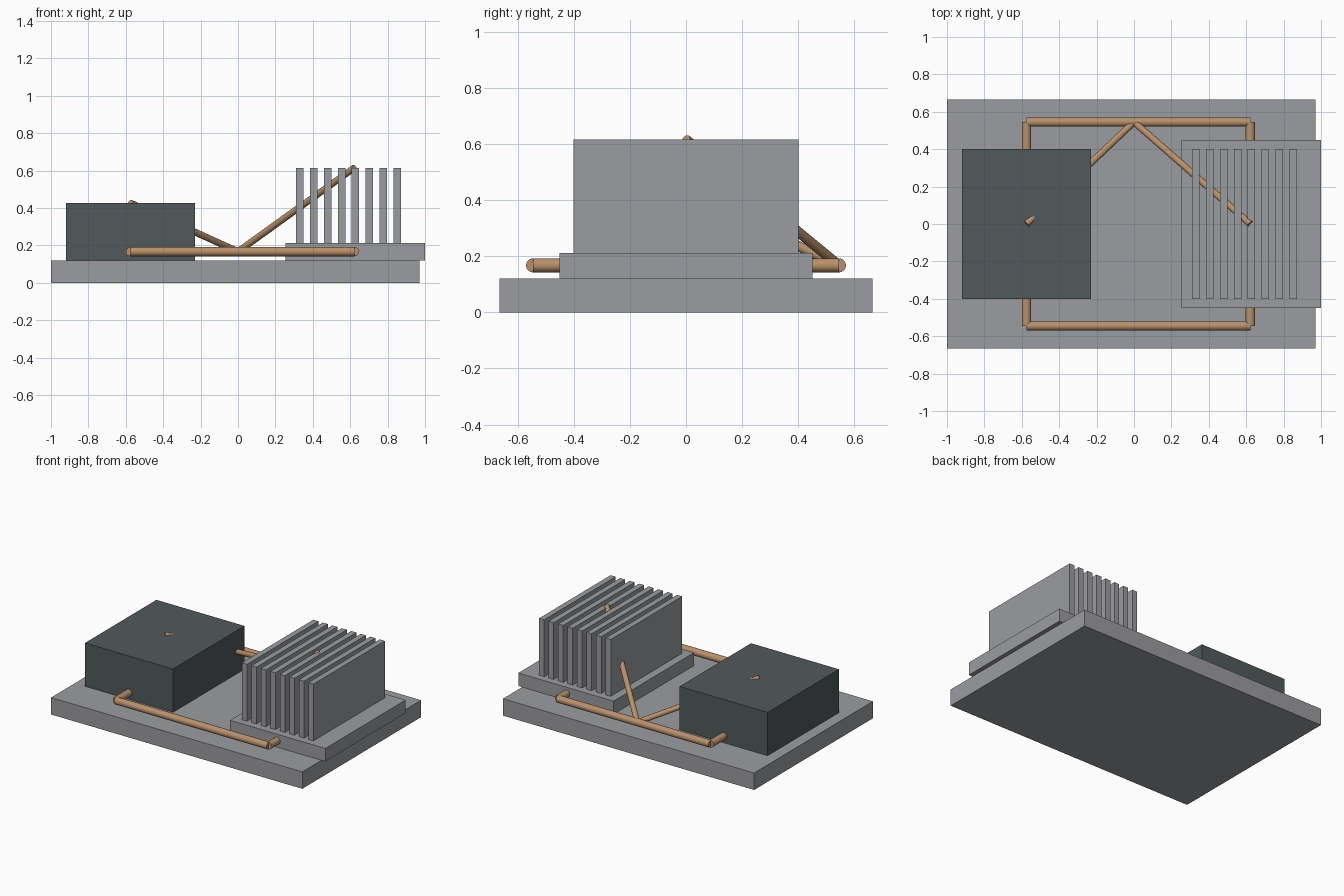
import bpy
from mathutils import Vector

cube = bpy.data.objects.get("Cube")
if cube:
    bpy.data.objects.remove(cube, do_unlink=True)


def material(name, rgb):
    m = bpy.data.materials.new(name)
    m.use_nodes = True
    m.diffuse_color = (*rgb, 1)
    m.node_tree.nodes["Principled BSDF"].inputs["Base Color"].default_value = (*rgb, 1)
    return m


grey = material("aluminium grey", (0.33, 0.335, 0.35))
dark = material("dark slate", (0.085, 0.1, 0.105))
copper = material("copper", (0.48, 0.28, 0.15))


def box(name, x, depth, z, mat):
    """Box spanning x and z ranges, centred on y."""
    bpy.ops.mesh.primitive_cube_add(size=1, location=(sum(x) / 2, 0, sum(z) / 2))
    o = bpy.context.object
    o.name = name
    o.scale = (x[1] - x[0], depth, z[1] - z[0])
    bpy.ops.object.transform_apply(location=False, rotation=False, scale=True)
    o.data.materials.append(mat)


def pipe(name, start, end, radius):
    """Straight capped tube between two points."""
    a, b = Vector(start), Vector(end)
    bpy.ops.mesh.primitive_cylinder_add(vertices=24, radius=radius,
                                        depth=(b - a).length, location=(a + b) / 2)
    o = bpy.context.object
    o.name = name
    o.rotation_euler = (b - a).to_track_quat("Z", "Y").to_euler()
    o.data.materials.append(copper)
    bpy.ops.object.shade_smooth_by_angle()


# Base plate, closed unit and heat sink
box("base_plate", (-1, 0.97), 1.33, (0, 0.12), grey)
box("compressor_box", (-0.92, -0.23), 0.8, (0.12, 0.427), dark)
box("heat_sink_base", (0.253, 1), 0.9, (0.12, 0.212), grey)
for i in range(8):
    x = 0.31 + i * 0.0745
    box(f"heat_sink_fin_{i + 1}", (x, x + 0.04), 0.8, (0.212, 0.615), grey)

# Pipe loop on both sides
left, right, side, height = -0.575, 0.622, 0.545, 0.167
for label, s in (("front", -1), ("back", 1)):
    y = s * side
    pipe(f"{label}_long_pipe", (left, y, height), (right, y, height), 0.025)
    for end, x in (("box", left), ("sink", right)):
        pipe(f"{label}_{end}_stub_pipe", (x, y, height), (x, s * 0.3, height), 0.025)

# Slanted pipes rising from the back pipe
pipe("box_slanted_pipe", (0, side, height), (left, 0, 0.427), 0.018)
pipe("sink_slanted_pipe", (0, side, height), (right, 0, 0.615), 0.018)
